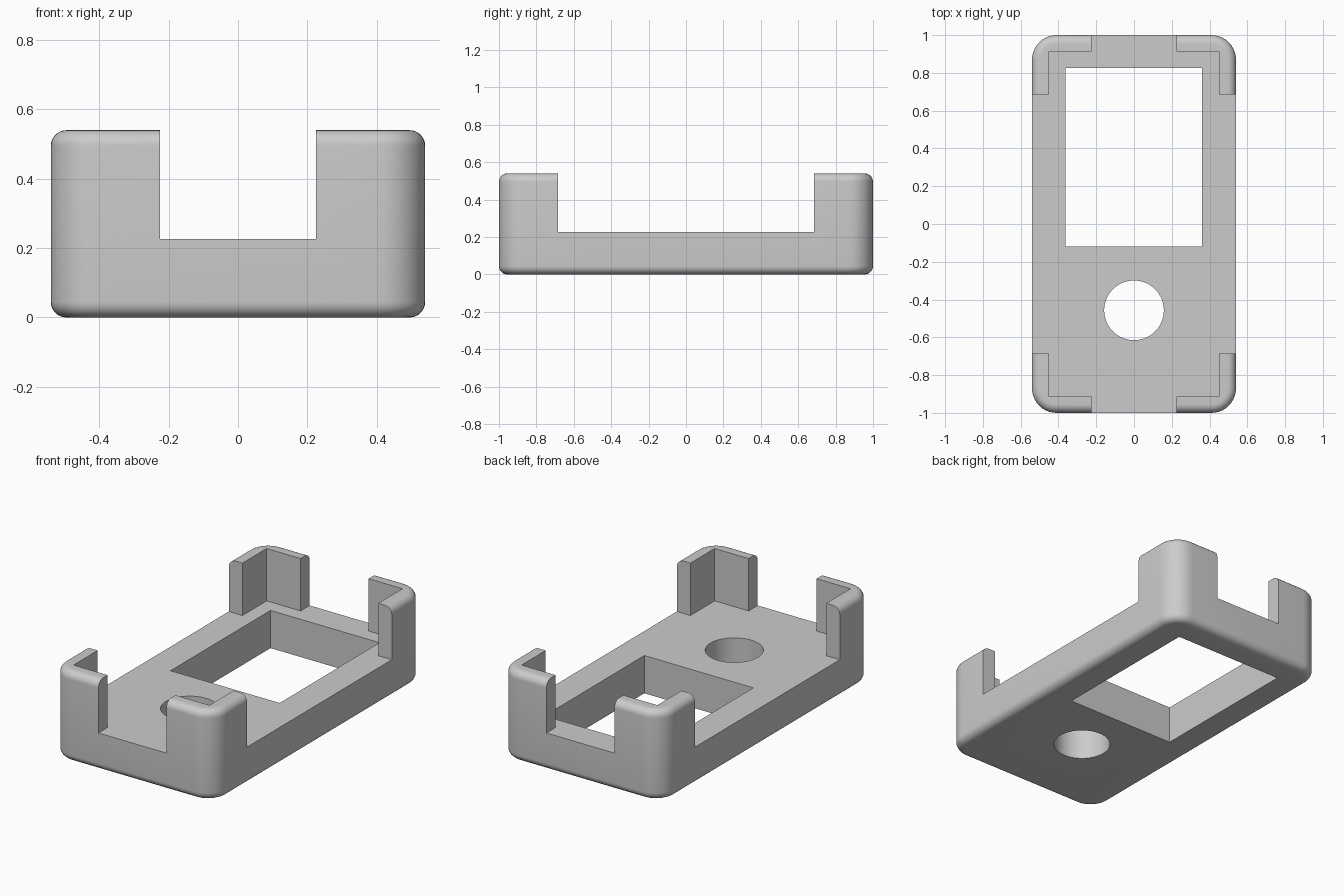
import bpy, bmesh
from math import sin, cos, pi, radians

if "Cube" in bpy.data.objects:
    bpy.data.objects.remove(bpy.data.objects["Cube"], do_unlink=True)

HALF_X, HALF_Y, HEIGHT = 0.54, 1.0, 0.54
FLOOR = 0.226        # top of the base plate
CORNER = 0.13        # vertical corner radius
FILLET = 0.045       # top and bottom edge radius
STEPS = 10

grey = bpy.data.materials.new("light grey")
grey.use_nodes = True
colour = (0.6, 0.6, 0.6, 1)
grey.diffuse_color = colour
grey.node_tree.nodes["Principled BSDF"].inputs["Base Color"].default_value = colour


def make_object(name, bm):
    bmesh.ops.recalc_face_normals(bm, faces=bm.faces)
    mesh = bpy.data.meshes.new(name)
    bm.to_mesh(mesh)
    bm.free()
    mesh.materials.append(grey)
    obj = bpy.data.objects.new(name, mesh)
    bpy.context.collection.objects.link(obj)
    return obj


def loft(name, loops):
    """Skin a stack of closed loops and cap both ends."""
    bm = bmesh.new()
    rings = [[bm.verts.new(p) for p in loop] for loop in loops]
    n = len(rings[0])
    for a, b in zip(rings, rings[1:]):
        for i in range(n):
            j = (i + 1) % n
            bm.faces.new((a[i], a[j], b[j], b[i]))
    bm.faces.new(rings[0][::-1])
    bm.faces.new(rings[-1])
    return make_object(name, bm)


def prism(name, outline, z0, z1):
    return loft(name, [[(x, y, z) for x, y in outline] for z in (z0, z1)])


def rounded_loop(inset, z):
    """Rounded rectangle, shrunk by the inset."""
    r = CORNER - inset
    points = []
    for quarter, (sx, sy) in enumerate([(1, 1), (-1, 1), (-1, -1), (1, -1)]):
        for k in range(STEPS + 1):
            a = (quarter + k / STEPS) * pi / 2
            points.append((sx * (HALF_X - CORNER) + r * cos(a),
                           sy * (HALF_Y - CORNER) + r * sin(a), z))
    return points


# Solid rounded block
angles = [k / 8 * pi / 2 for k in range(9)]
bottom = [(FILLET * (1 - sin(a)), FILLET * (1 - cos(a))) for a in angles]
top = [(i, HEIGHT - z) for i, z in reversed(bottom)]
case = loft("corner_post_case", [rounded_loop(i, z) for i, z in bottom + top])

# Inner cavity plus the openings in all four walls, as one cross-shaped cutter
quarter = [(0.7, 0.685), (0.45, 0.685), (0.45, 0.914), (0.225, 0.914), (0.225, 1.2)]
half = quarter + [(-x, y) for x, y in reversed(quarter)]
cross = half + [(-x, -y) for x, y in half]

# Window and round hole through the base plate
window = [(-0.363, -0.12), (0.36, -0.12), (0.36, 0.826), (-0.363, 0.826)]
circle = [(0.158 * cos(k * pi / 32), -0.457 + 0.158 * sin(k * pi / 32)) for k in range(64)]

cutters = [prism("cavity_cutter", cross, FLOOR, 0.8),
           prism("window_cutter", window, -0.2, 0.4),
           prism("hole_cutter", circle, -0.2, 0.4)]
for cutter in cutters:
    cutter.hide_render = True
    mod = case.modifiers.new(cutter.name, "BOOLEAN")
    mod.operation = "DIFFERENCE"
    mod.solver = "EXACT"
    mod.object = cutter

# Apply the cuts and drop the cutters
bpy.context.view_layer.update()
graph = bpy.context.evaluated_depsgraph_get()
case_mesh = bpy.data.meshes.new_from_object(case.evaluated_get(graph))
case.modifiers.clear()
case.data = case_mesh
for cutter in cutters:
    bpy.data.objects.remove(cutter, do_unlink=True)

# Smooth rounds, sharp cut edges
bpy.ops.object.select_all(action="DESELECT")
case.select_set(True)
bpy.context.view_layer.objects.active = case
bpy.ops.object.shade_smooth_by_angle(angle=radians(30))
